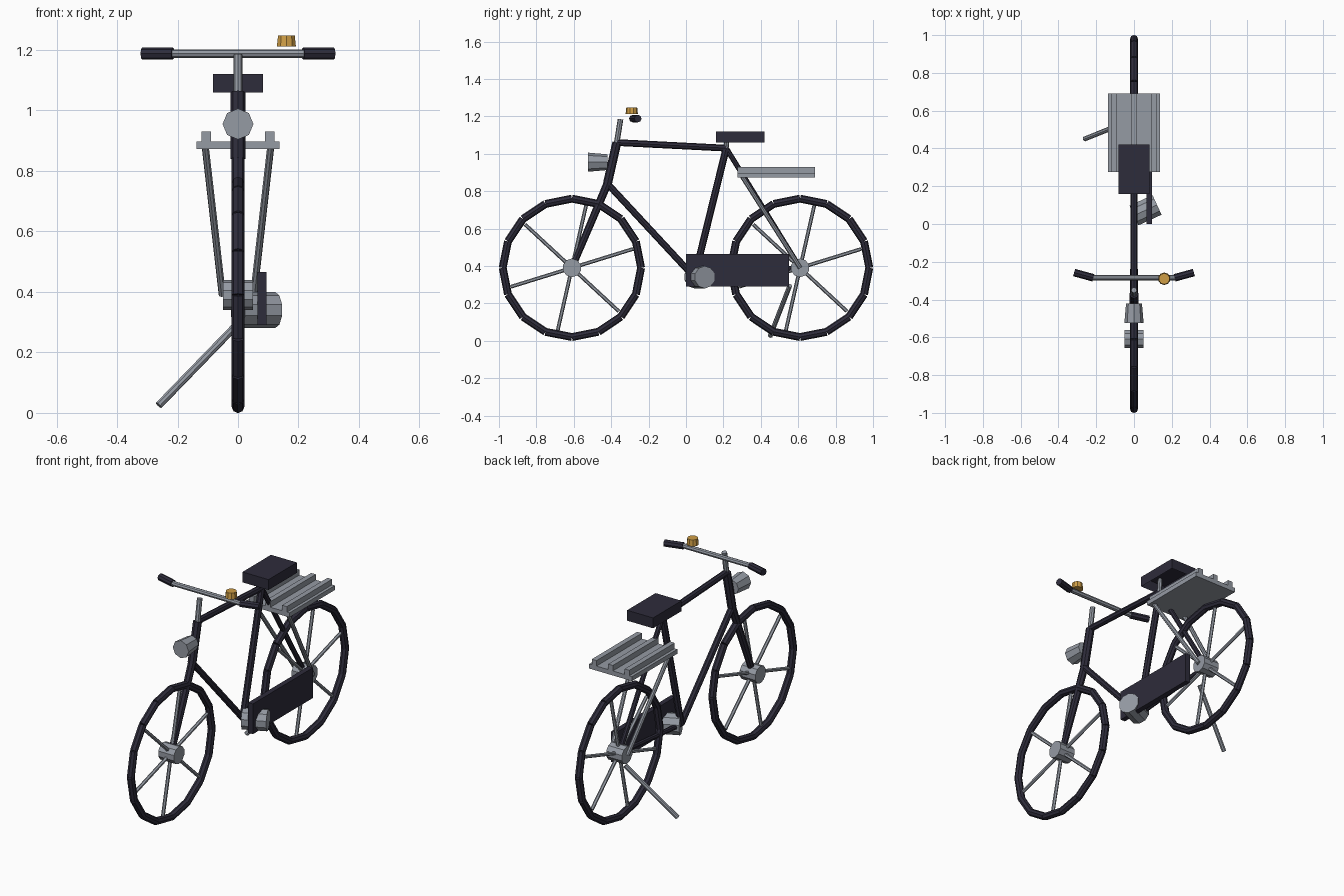
import bpy
import bmesh
from math import cos, sin, pi
from mathutils import Vector, Matrix

if "Cube" in bpy.data.objects:
    bpy.data.objects.remove(bpy.data.objects["Cube"], do_unlink=True)


def material(name, rgb):
    m = bpy.data.materials.new(name)
    m.use_nodes = True
    m.diffuse_color = (*rgb, 1)
    m.node_tree.nodes["Principled BSDF"].inputs["Base Color"].default_value = (*rgb, 1)
    return m


DARK = material("dark_paint", (0.027, 0.025, 0.043))
SILVER = material("silver_metal", (0.30, 0.325, 0.37))
GOLD = material("brass", (0.62, 0.34, 0.06))


def add_tube(bm, p, q, r1, r2=None, sides=8):
    """Flat-sided closed tube from p to q."""
    p, q = Vector(p), Vector(q)
    axis = q - p
    place = Matrix.Translation((p + q) / 2) @ axis.to_track_quat('Z', 'Y').to_matrix().to_4x4()
    bmesh.ops.create_cone(bm, cap_ends=True, segments=sides, radius1=r1,
                          radius2=r1 if r2 is None else r2,
                          depth=axis.length, matrix=place)


def add_box(bm, low, high):
    low, high = Vector(low), Vector(high)
    place = Matrix.Translation((low + high) / 2) @ Matrix.Diagonal((*(high - low), 1))
    return bmesh.ops.create_cube(bm, size=1, matrix=place)


def finish(name, bm, mat):
    mesh = bpy.data.meshes.new(name)
    bm.to_mesh(mesh)
    bm.free()
    mesh.materials.append(mat)
    obj = bpy.data.objects.new(name, mesh)
    bpy.context.collection.objects.link(obj)
    return obj


def tube(name, p, q, r1, mat, r2=None, sides=8):
    bm = bmesh.new()
    add_tube(bm, p, q, r1, r2, sides)
    return finish(name, bm, mat)


def box(name, low, high, mat):
    bm = bmesh.new()
    add_box(bm, low, high)
    return finish(name, bm, mat)


# Wheels: segmented tyre, hub and six spokes
AXLE_Y, AXLE_Z, RIM = 0.61, 0.39, 0.37


def wheel(name, y):
    def at(radius, angle):
        return Vector((0, y + radius * cos(angle), AXLE_Z + radius * sin(angle)))

    tyre, spokes = bmesh.new(), bmesh.new()
    for i in range(16):
        add_tube(tyre, at(RIM, i * pi / 8), at(RIM, (i + 1) * pi / 8), 0.021)
    for i in range(6):
        angle = 0.3 + i * pi / 3
        add_tube(spokes, at(0.03, angle), at(0.342, angle), 0.01, sides=6)
    finish(name + "_tyre", tyre, DARK)
    finish(name + "_spokes", spokes, SILVER)
    tube(name + "_hub", (-0.05, y, AXLE_Z), (0.05, y, AXLE_Z), 0.05, SILVER, sides=10)


wheel("front_wheel", -AXLE_Y)
wheel("rear_wheel", AXLE_Y)

# Frame
head_top, head_base = (0, -0.37, 1.06), (0, -0.42, 0.84)
seat_joint, crank = (0, 0.215, 1.03), (0, 0.045, 0.34)
front_axle, rear_axle = (0, -AXLE_Y, AXLE_Z), (0, AXLE_Y, AXLE_Z)
tube("head_tube", head_base, head_top, 0.024, DARK)
tube("fork", head_base, front_axle, 0.022, DARK, 0.018)
tube("top_tube", head_top, seat_joint, 0.018, DARK)
tube("down_tube", head_base, crank, 0.018, DARK)
tube("seat_tube", crank, seat_joint, 0.019, DARK)
tube("seat_stay", seat_joint, rear_axle, 0.014, DARK)
tube("chain_stay", crank, rear_axle, 0.014, DARK)
tube("seat_post", seat_joint, (0, 0.222, 1.11), 0.013, SILVER)

# Saddle: hollow shell, open underneath
bm = bmesh.new()
add_box(bm, (-0.083, 0.16, 1.06), (0.083, 0.42, 1.12))
bm.normal_update()
bmesh.ops.delete(bm, geom=[f for f in bm.faces if f.normal.z < -0.5], context='FACES_ONLY')
finish("saddle", bm, DARK)

# Drive: angled crank drum and chain guard
tube("crank_drum", (0, 0.045, 0.34), (0.122, 0.101, 0.34), 0.06, SILVER, sides=10)
box("chain_guard", (0.065, 0, 0.29), (0.095, 0.55, 0.465), DARK)

# Handlebar, stem, grips and bell
BAR_Y, BAR_Z = -0.285, 1.188
tube("stem", head_top, (0, -0.35, 1.185), 0.015, SILVER)
tube("handlebar", (-0.23, BAR_Y, BAR_Z), (0.23, BAR_Y, BAR_Z), 0.014, SILVER)
for side, label in ((1, "left"), (-1, "right")):
    tube(label + "_grip", (side * 0.215, BAR_Y, BAR_Z),
         (side * 0.317, -0.257, BAR_Z), 0.02, DARK)
tube("bell", (0.16, BAR_Y - 0.005, 1.212), (0.16, BAR_Y - 0.005, 1.248), 0.033, GOLD, 0.029, 10)

# Headlamp, flaring forwards
tube("headlamp", (0, -0.42, 0.955), (0, -0.523, 0.955), 0.042, SILVER, 0.051)

# Luggage rack: plate, three rails and two stays
box("rack_plate", (-0.137, 0.275, 0.872), (0.137, 0.69, 0.898), SILVER)
bm = bmesh.new()
for x in (-0.105, 0, 0.105):
    add_box(bm, (x - 0.015, 0.275, 0.898), (x + 0.015, 0.69, 0.93))
finish("rack_rails", bm, SILVER)
for side, label in ((1, "left"), (-1, "right")):
    tube(label + "_rack_stay", (side * 0.108, 0.3, 0.878),
         (side * 0.052, AXLE_Y, AXLE_Z), 0.012, SILVER)

# Kickstand
tube("kickstand", (0, 0.555, 0.295), (-0.262, 0.45, 0.025), 0.013, SILVER)
